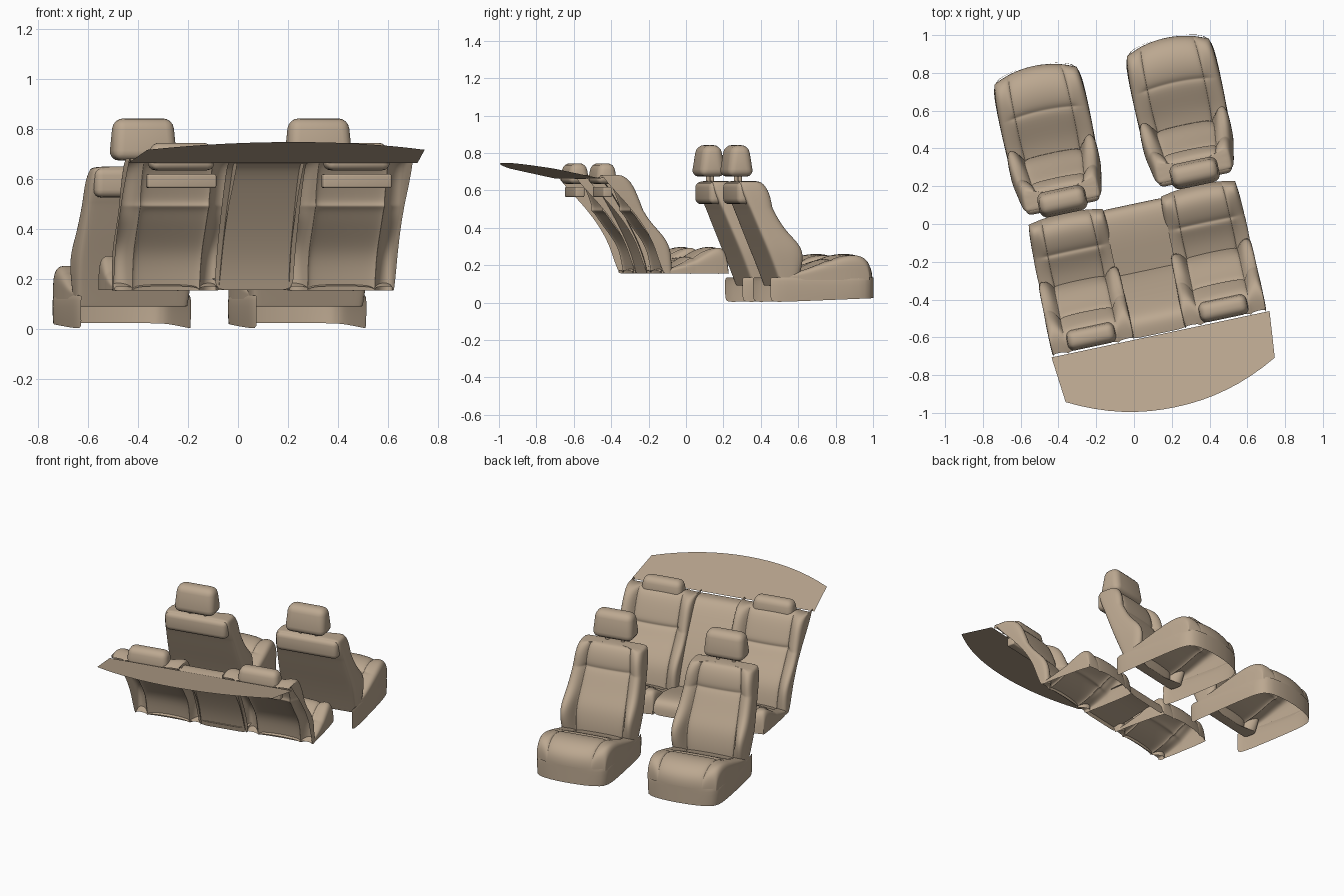
import bpy, bmesh, math
from mathutils import Matrix, Vector

cube = bpy.data.objects.get("Cube")
if cube:
    bpy.data.objects.remove(cube, do_unlink=True)

tan = bpy.data.materials.new("tan_upholstery")
tan.use_nodes = True
colour = (0.50, 0.39, 0.28, 1)
tan.diffuse_color = colour
tan.node_tree.nodes["Principled BSDF"].inputs["Base Color"].default_value = colour

TURN = Matrix.Rotation(math.radians(12), 4, "Z")  # whole cabin is turned
MID = 0.012                                       # cabin centre line
SEAT_X = 0.358                                    # seat centre from centre line


def finish(name, bm, cx, subsurf=0, angle=40):
    """Turn a bmesh into a shaded object placed in the turned cabin."""
    me = bpy.data.meshes.new(name)
    bm.to_mesh(me)
    bm.free()
    me.materials.append(tan)
    ob = bpy.data.objects.new(name, me)
    bpy.context.collection.objects.link(ob)
    ob.matrix_world = TURN @ Matrix.Translation((cx, 0, 0))
    if subsurf:
        m = ob.modifiers.new("round", "SUBSURF")
        m.levels = m.render_levels = subsurf
    bpy.ops.object.select_all(action="DESELECT")
    ob.select_set(True)
    bpy.context.view_layer.objects.active = ob
    if subsurf:
        bpy.ops.object.shade_smooth()
    else:
        bpy.ops.object.shade_smooth_by_angle(angle=math.radians(angle))


def loft(name, rows, cx, closed=False, subsurf=2):
    """Skin equal-length rows of points; closed rows get end caps."""
    bm = bmesh.new()
    vs = [[bm.verts.new(p) for p in row] for row in rows]
    n = len(rows[0])
    for a, b in zip(vs, vs[1:]):
        for j in range(n if closed else n - 1):
            k = (j + 1) % n
            bm.faces.new((a[j], a[k], b[k], b[j]))
    if closed:
        bm.faces.new(vs[0][::-1])
        bm.faces.new(vs[-1])
    finish(name, bm, cx, subsurf)


def section(w, edge, crest, centre):
    """Cross-section: side wall, bolster crest, stitched seam, centre panel."""
    half = [(1, edge), (1, edge + (crest - edge) * 0.4), (1, edge + (crest - edge) * 0.8),
            (0.91, crest), (0.76, crest - (crest - centre) * 0.25), (0.66, centre),
            (0.635, centre - 0.012), (0.61, centre), (0.35, centre + 0.004)]
    return ([(-f * w, h) for f, h in half] + [(0, centre + 0.006)]
            + [(f * w, h) for f, h in reversed(half)])


def back_row(z, edge, crest, centre, w, solid=False):
    row = [(x, v, z) for x, v in section(w, edge, crest, centre)]
    if solid:
        row += [(f * w, edge - 0.004, z) for f in (0.9, 0.4, -0.4, -0.9)]
    return row


def cushion_row(v, crest, centre, w, edge, arc, start):
    # the leading edge bows forward in the middle
    return [(x, v - arc * (x / w) ** 2 * max(0, v - start), h)
            for x, h in section(w, edge, crest, centre)]


def pad(name, cx, v, z, size, bevel, taper=(1, 1)):
    """Rounded block, narrower toward the top by taper in x and y."""
    bm = bmesh.new()
    bmesh.ops.create_cube(bm, size=1)
    for p in bm.verts:
        tx, ty = taper if p.co.z > 0 else (1, 1)
        p.co = Vector((p.co.x * size[0] * tx, p.co.y * size[1] * ty + v, p.co.z * size[2] + z))
    bmesh.ops.bevel(bm, geom=bm.edges[:], offset=bevel, segments=4, profile=0.5, affect="EDGES")
    finish(name, bm, cx, angle=60)


# Backrest stations: height, back, crest, centre, half width
FRONT_BACK = [
    (0.652, 0.190, 0.280, 0.265, 0.190), (0.640, 0.178, 0.308, 0.287, 0.204),
    (0.590, 0.190, 0.342, 0.312, 0.216), (0.520, 0.220, 0.354, 0.325, 0.222),
    (0.507, 0.226, 0.357, 0.315, 0.223), (0.494, 0.232, 0.362, 0.332, 0.224),
    (0.390, 0.275, 0.420, 0.380, 0.233), (0.320, 0.305, 0.500, 0.420, 0.240),
    (0.260, 0.330, 0.528, 0.442, 0.242), (0.180, 0.362, 0.515, 0.455, 0.236),
    (0.105, 0.390, 0.490, 0.455, 0.228), (0.092, 0.395, 0.485, 0.450, 0.227),
    (0.090, 0.396, 0.484, 0.450, 0.226)]
REAR_BACK = [
    (0.665, -0.600, -0.585, -0.590, 0.215), (0.695, -0.590, -0.480, -0.500, 0.220),
    (0.650, -0.565, -0.412, -0.455, 0.222), (0.550, -0.470, -0.372, -0.415, 0.222),
    (0.505, -0.430, -0.355, -0.400, 0.220), (0.492, -0.420, -0.350, -0.410, 0.220),
    (0.480, -0.410, -0.342, -0.390, 0.220), (0.430, -0.370, -0.312, -0.358, 0.219),
    (0.350, -0.320, -0.230, -0.295, 0.219), (0.280, -0.290, -0.195, -0.252, 0.218),
    (0.155, -0.250, -0.195, -0.232, 0.215)]
# Cushion stations, rising to a roll at the front: depth, crest, centre, half width
FRONT_CUSHION = [
    (0.38, 0.145, 0.128, 0.226), (0.50, 0.165, 0.155, 0.236), (0.58, 0.192, 0.190, 0.240),
    (0.675, 0.222, 0.234, 0.240), (0.69, 0.226, 0.222, 0.240), (0.705, 0.230, 0.243, 0.240),
    (0.78, 0.252, 0.260, 0.239), (0.86, 0.258, 0.248, 0.234), (0.915, 0.225, 0.205, 0.226),
    (0.93, 0.170, 0.155, 0.222), (0.931, 0.123, 0.122, 0.220)]
REAR_CUSHION = [
    (-0.25, 0.172, 0.168, 0.210), (-0.18, 0.190, 0.190, 0.214), (-0.12, 0.212, 0.222, 0.214),
    (-0.085, 0.225, 0.245, 0.213), (-0.07, 0.230, 0.236, 0.212), (-0.055, 0.236, 0.258, 0.212),
    (0.03, 0.285, 0.298, 0.210), (0.09, 0.303, 0.290, 0.206), (0.125, 0.260, 0.240, 0.202),
    (0.135, 0.160, 0.160, 0.200)]
# Front skirt outline, one half
SKIRT = [(0.224, 0.335), (0.236, 0.37), (0.239, 0.48), (0.242, 0.65), (0.241, 0.78),
         (0.234, 0.855), (0.208, 0.90), (0.12, 0.925)]

for side, sx in (("left", 1), ("right", -1)):
    cx = MID + sx * SEAT_X

    # Front seat
    loft(f"front_backrest_{side}", [back_row(*r, solid=True) for r in FRONT_BACK], cx, True)
    loft(f"front_cushion_{side}",
         [cushion_row(*r, 0.12, 0.1, 0.4) for r in FRONT_CUSHION], cx)
    pad(f"front_top_roll_{side}", cx, 0.213, 0.586, (0.40, 0.105, 0.118), 0.03)
    pad(f"front_headrest_{side}", cx, 0.197, 0.758, (0.264, 0.148, 0.168), 0.04, (0.91, 0.66))
    for px in (-0.05, 0.05):
        bm = bmesh.new()
        bmesh.ops.create_cone(bm, cap_ends=True, segments=12, radius1=0.011, radius2=0.011,
                              depth=0.09, matrix=Matrix.Translation((px, 0.205, 0.66)))
        finish(f"headrest_post_{side}", bm, cx)

    # Skirt around the front seat, open at the rear and underneath
    path = [(-x, y) for x, y in SKIRT] + [(0, 0.932)] + SKIRT[::-1]
    rows = [[(x * s, y, z + lift * max(0, y - 0.4)) for x, y in path]
            for z, lift, s in ((0.135, 0, 0.975), (0.124, 0, 1), (0.06, 0, 1), (0.004, 0.04, 0.985))]
    loft(f"front_base_skirt_{side}", rows, cx, subsurf=1)

    # Rear seat, an open shell behind and below
    loft(f"rear_backrest_{side}", [back_row(*r) for r in REAR_BACK], cx)
    loft(f"rear_cushion_{side}",
         [cushion_row(*r, 0.156, 0.1, -0.1) for r in REAR_CUSHION], cx)
    pad(f"rear_headrest_{side}", cx, -0.535, 0.69, (0.27, 0.12, 0.11), 0.035, (0.91, 0.72))
    pad(f"rear_headrest_bracket_{side}", cx, -0.535, 0.592, (0.28, 0.05, 0.055), 0.008)

# Plain middle section of the rear bench
middle_back = [(-0.595, 0.66), (-0.53, 0.672), (-0.485, 0.655), (-0.43, 0.57), (-0.36, 0.45),
               (-0.29, 0.31), (-0.26, 0.22), (-0.245, 0.156)]
middle_cushion = [(-0.26, 0.19), (-0.19, 0.205), (-0.05, 0.24), (0.06, 0.25),
                  (0.10, 0.22), (0.105, 0.156)]
for name, profile in (("backrest", middle_back), ("cushion", middle_cushion)):
    loft(f"rear_middle_{name}",
         [[(x, v, z) for x in (-0.16, -0.08, 0, 0.08, 0.16)] for v, z in profile], MID)

# Sloping parcel shelf with a bowed rear edge
bm = bmesh.new()
outline = [(-0.59, -0.60), (-0.566, -0.847)]
for i in range(1, 16):
    t = -1 + i / 8
    outline.append((0.566 * t, -0.994 + 0.147 * abs(t) ** 2.1))
outline += [(0.566, -0.847), (0.59, -0.60)]
bm.faces.new([bm.verts.new((x, v, 0.665 + (-0.60 - v) * 0.21)) for x, v in outline])
finish("parcel_shelf", bm, MID + 0.004)
